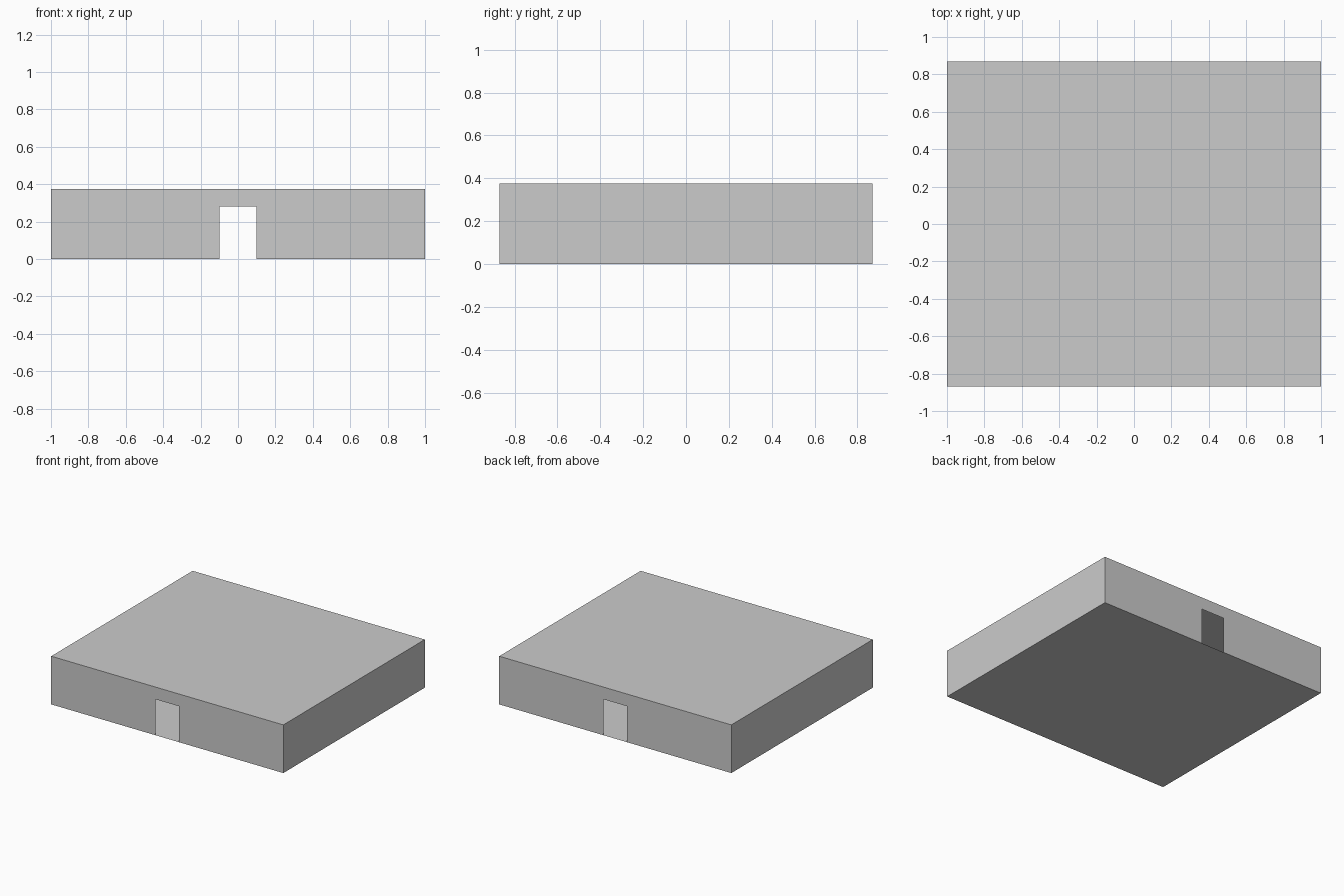
import bpy

if "Cube" in bpy.data.objects:
    bpy.data.objects.remove(bpy.data.objects["Cube"])

X, Y, H = 0.9995, 0.87, 0.375       # half width, half depth, height
DOOR_W, DOOR_H = 0.1, 0.28          # door half width, door height


def sheet(name, points):
    """One flat single-sided panel from its outline."""
    mesh = bpy.data.meshes.new(name)
    mesh.from_pydata(points, [], [range(len(points))])
    obj = bpy.data.objects.new(name, mesh)
    bpy.context.collection.objects.link(obj)
    return obj


def side_panel(name, x, y0, y1, z0, z1):
    """Rectangle facing outwards along x."""
    pts = [(x, y0, z0), (x, y1, z0), (x, y1, z1), (x, y0, z1)]
    return sheet(name, pts if x > 0 else pts[::-1])


# Floor and roof
rect = [(-X, -Y), (X, -Y), (X, Y), (-X, Y)]
sheet("floor", [(x, y, 0) for x, y in reversed(rect)])
sheet("roof", [(x, y, H) for x, y in rect])

# Front and back walls, each with an open doorway
door_wall = [(-X, 0), (-DOOR_W, 0), (-DOOR_W, DOOR_H), (DOOR_W, DOOR_H),
             (DOOR_W, 0), (X, 0), (X, H), (-X, H)]
sheet("front_wall", [(x, -Y, z) for x, z in door_wall])
sheet("back_wall", [(-x, Y, z) for x, z in door_wall])

# Side walls, each with two flush window panels
for side, s in (("left", -1), ("right", 1)):
    side_panel(side + "_wall", s * X, -Y, Y, 0, H)
    for place, y in (("front", -0.5), ("back", 0.5)):
        side_panel(f"{side}_{place}_window", s * 1.0, y - 0.06, y + 0.06, 0.19, 0.285)
